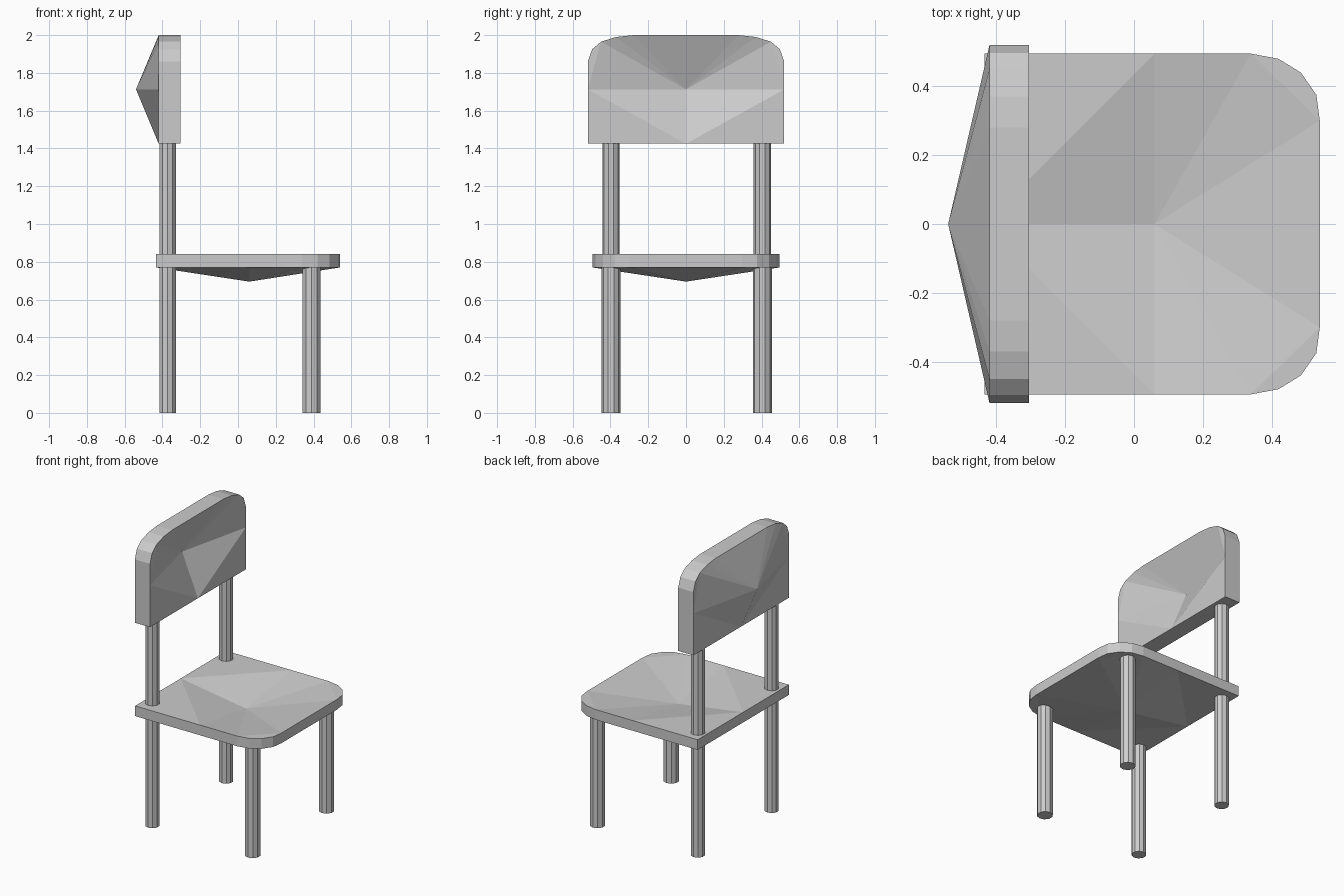
import bpy, bmesh
from mathutils import Vector

if "Cube" in bpy.data.objects:
    bpy.data.objects.remove(bpy.data.objects["Cube"], do_unlink=True)

grey = bpy.data.materials.new("plain_grey")
grey.use_nodes = True
colour = (0.6, 0.6, 0.6, 1)
grey.diffuse_color = colour
grey.node_tree.nodes["Principled BSDF"].inputs["Base Color"].default_value = colour


def finish(name, bm):
    bmesh.ops.recalc_face_normals(bm, faces=bm.faces)
    mesh = bpy.data.meshes.new(name)
    bm.to_mesh(mesh)
    bm.free()
    mesh.materials.append(grey)
    obj = bpy.data.objects.new(name, mesh)
    bpy.context.collection.objects.link(obj)
    return obj


def dished_slab(name, half, centre, levels, dip, place):
    """Mirrored outline of (u, v, joined to centre), pressed in at the centre."""
    rim = half + [(-u, v, hub) for u, v, hub in reversed(half) if u > 0]
    n = len(rim)
    hubs = [i for i in range(n) if rim[i][2]]
    bm = bmesh.new()
    loops = []
    for level in levels:
        loop = [bm.verts.new(place(u, v, level)) for u, v, _ in rim]
        apex = bm.verts.new(place(0, centre, level + dip))
        for i, j in zip(hubs, hubs[1:] + [hubs[0] + n]):
            bm.faces.new((apex, loop[i], loop[j % n]))
            if j > i + 1:  # flat corner left outside the dish
                bm.faces.new([loop[k % n] for k in range(i, j + 1)])
        loops.append(loop)
    low, high = loops
    for i in range(n):
        j = (i + 1) % n
        bm.faces.new((low[i], low[j], high[j], high[i]))
    return finish(name, bm)


def leg(name, x, y, radius, height):
    bm = bmesh.new()
    bmesh.ops.create_cone(bm, cap_ends=True, segments=10, radius1=radius,
                          radius2=radius, depth=height)
    bmesh.ops.translate(bm, verts=bm.verts, vec=(x, y, height / 2))
    return finish(name, bm)


# Seat: square at the rear, rounded front corners
seat_half = [(0, -0.435, True), (0.495, -0.435, False), (0.495, 0.06, True),
             (0.495, 0.34, True), (0.48, 0.42, False), (0.44, 0.485, False),
             (0.375, 0.53, False), (0.3, 0.54, True)]
dished_slab("seat", seat_half, 0.06, (0.77, 0.84), -0.075,
            lambda u, v, d: Vector((v, u, d)))

# Backrest: square at the bottom, rounded top corners
back_half = [(0, 1.425, True), (0.52, 1.425, False), (0.52, 1.713, True),
             (0.52, 1.86, False), (0.497, 1.925, False), (0.45, 1.965, True),
             (0.37, 1.99, True), (0.28, 2.0, True)]
dished_slab("backrest", back_half, 1.713, (-0.42, -0.305), -0.12,
            lambda u, v, d: Vector((d, u, v)))

# Front legs stop under the seat, rear posts run up to the backrest
for side, y in (("left", 0.404), ("right", -0.397)):
    leg("front_leg_" + side, 0.39, y, 0.05, 0.785)
    leg("rear_post_" + side, -0.373, y, 0.046, 1.44)
